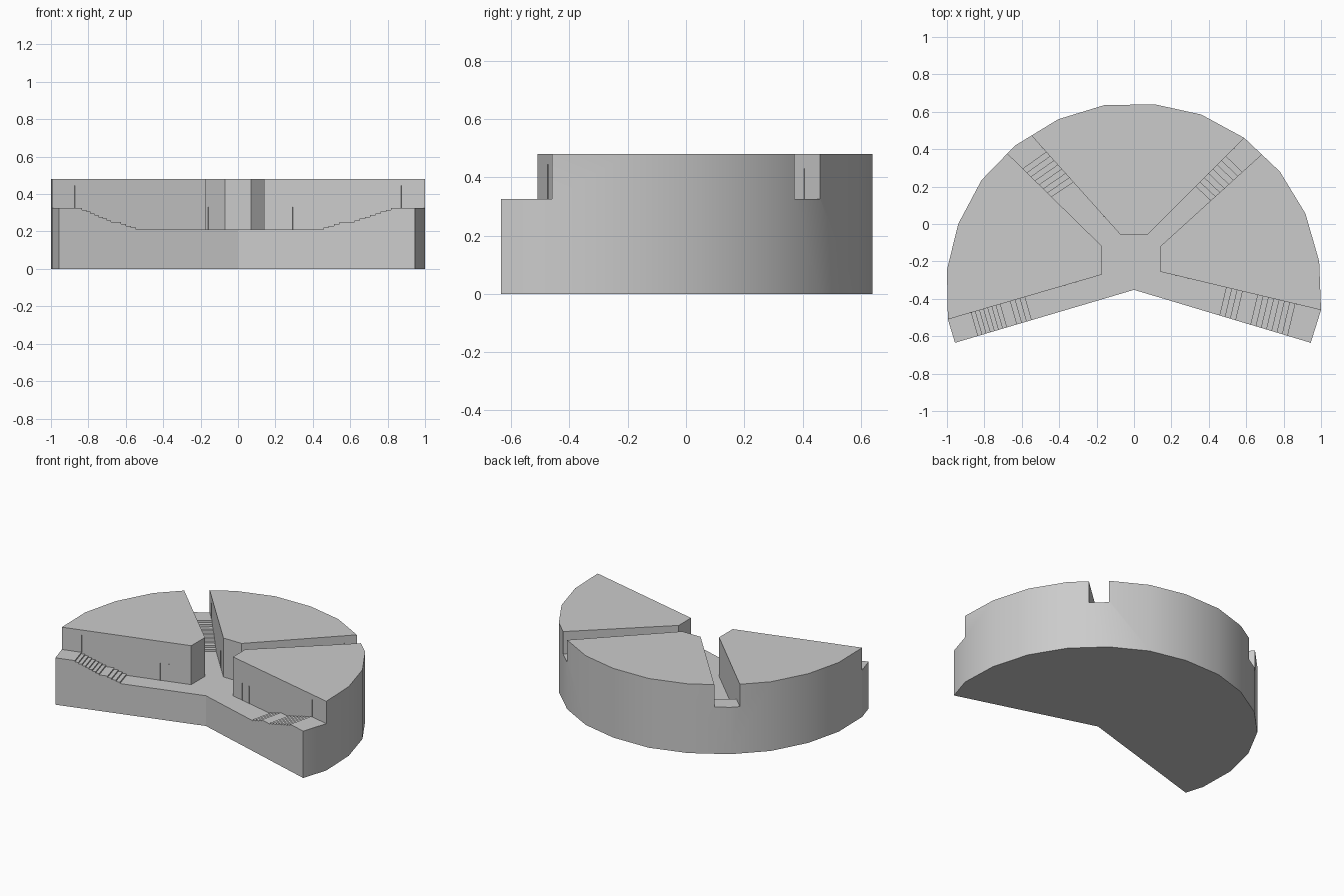
import bpy, bmesh, math
from mathutils import Vector

if "Cube" in bpy.data.objects:
    bpy.data.objects.remove(bpy.data.objects["Cube"])

FLOOR, OUTER, TOP = 0.21, 0.325, 0.48


def loft(name, lower, upper):
    """Closed solid between two matching rings of 3D points."""
    bm = bmesh.new()
    a = [bm.verts.new(p) for p in lower]
    b = [bm.verts.new(p) for p in upper]
    n = len(a)
    bm.faces.new(a[::-1])
    bm.faces.new(b)
    for i in range(n):
        j = (i + 1) % n
        bm.faces.new((a[i], a[j], b[j], b[i]))
    bmesh.ops.recalc_face_normals(bm, faces=bm.faces)
    mesh = bpy.data.meshes.new(name)
    bm.to_mesh(mesh)
    bm.free()
    ob = bpy.data.objects.new(name, mesh)
    bpy.context.collection.objects.link(ob)
    return ob


def prism(name, pts, z0, z1):
    return loft(name, [(x, y, z0) for x, y in pts], [(x, y, z1) for x, y in pts])


def corridor_cutter(name, a0, a1, b0, b1, flights):
    """Open corridor between walls a and b; flights = (t0, t1, z0, z1, steps)."""
    prof = [(-0.1, 0.7), (-0.1, FLOOR)]
    for t0, t1, z0, z1, n in flights:
        for i in range(n):
            t = t0 + (t1 - t0) * i / (n - 1)
            prof += [(t, z0 + (z1 - z0) * i / n), (t, z0 + (z1 - z0) * (i + 1) / n)]
    prof += [(1.3, OUTER), (1.3, 0.7)]

    def side(p, q):
        p, q = Vector(p), Vector(q)
        return [(*p.lerp(q, t), z) for t, z in prof]
    return loft(name, side(a0, a1), side(b0, b1))


# Fan-shaped drum
outline = [(0, -0.352), (0.945, -0.635), (1.0, -0.46), (0.99, -0.2), (0.917, 0.055),
           (0.78, 0.28), (0.59, 0.46), (0.36, 0.585), (0.11, 0.64), (-0.16, 0.635),
           (-0.405, 0.56), (-0.635, 0.42), (-0.815, 0.235), (-0.94, 0.0),
           (-1.0, -0.245), (-0.995, -0.51), (-0.957, -0.635)]
body = prism("terraced_drum", outline, 0, TOP)

# Central court
cutters = [prism("court_cutter",
                 [(-0.17, -0.5), (0.14, -0.5), (0.14, -0.12), (0.07, -0.06),
                  (-0.07, -0.06), (-0.17, -0.12)], FLOOR, 0.7)]

# Rear corridors, one flight each
back_l = ((-0.07, -0.06), (-0.55, 0.475))
back_r = ((0.07, -0.06), (0.59, 0.46))
cutters.append(corridor_cutter("rear_left_cutter", *back_l, (-0.17, -0.12), (-0.68, 0.38),
                               [(0.53, 0.83, FLOOR, OUTER, 8)]))
cutters.append(corridor_cutter("rear_right_cutter", *back_r, (0.14, -0.12), (0.68, 0.37),
                               [(0.5, 0.81, FLOOR, OUTER, 8)]))

# Front ledges, two flights each, open to the front
front_l = ((-0.17, -0.27), (-0.995, -0.51))
front_r = ((0.14, -0.255), (1.0, -0.46))


def front_cutter(name, wall, lower, upper):
    a0, a1 = Vector(wall[0]), Vector(wall[1])
    d = (a1 - a0).normalized()
    out = Vector((-d.y, d.x))
    if out.y > 0:
        out = -out
    out *= 0.3
    return corridor_cutter(name, a0, a1, a0 + out, a1 + out,
                           [(*lower, FLOOR, 0.25, 4), (*upper, 0.25, OUTER, 8)])


cutters.append(front_cutter("front_left_cutter", front_l, (0.50, 0.595), (0.66, 0.848)))
cutters.append(front_cutter("front_right_cutter", front_r, (0.41, 0.51), (0.605, 0.837)))

bpy.context.view_layer.objects.active = body
body.select_set(True)
for c in cutters:
    m = body.modifiers.new(c.name, 'BOOLEAN')
    m.operation = 'DIFFERENCE'
    m.solver = 'EXACT'
    m.object = c
    bpy.ops.object.modifier_apply(modifier=m.name)
for c in cutters:
    bpy.data.objects.remove(c)
bpy.ops.object.shade_smooth_by_angle(angle=math.radians(30))


# Slim door posts on the walls
def post(name, wall, x, z0, z1):
    p, q = Vector(wall[0]), Vector(wall[1])
    c = p.lerp(q, (x - p.x) / (q.x - p.x))
    d = (q - p).normalized() * 0.003
    n = Vector((-d.y, d.x))
    if n.y > 0:
        n = -n
    prism(name, [c - d - n, c + d - n, c + d + n, c - d + n], z0, z1)


for x in (-0.31, -0.37):
    post("left_door_post", front_l, x, FLOOR, 0.33)
for x in (0.225, 0.29):
    post("right_door_post", front_r, x, FLOOR, 0.33)
post("left_end_post", front_l, -0.87, OUTER, 0.445)
post("right_end_post", front_r, 0.87, OUTER, 0.445)
post("rear_inner_post", back_l, -0.16, FLOOR, 0.33)
post("rear_left_post", back_l, -0.49, OUTER, 0.43)
post("rear_right_post", back_r, 0.535, OUTER, 0.43)
